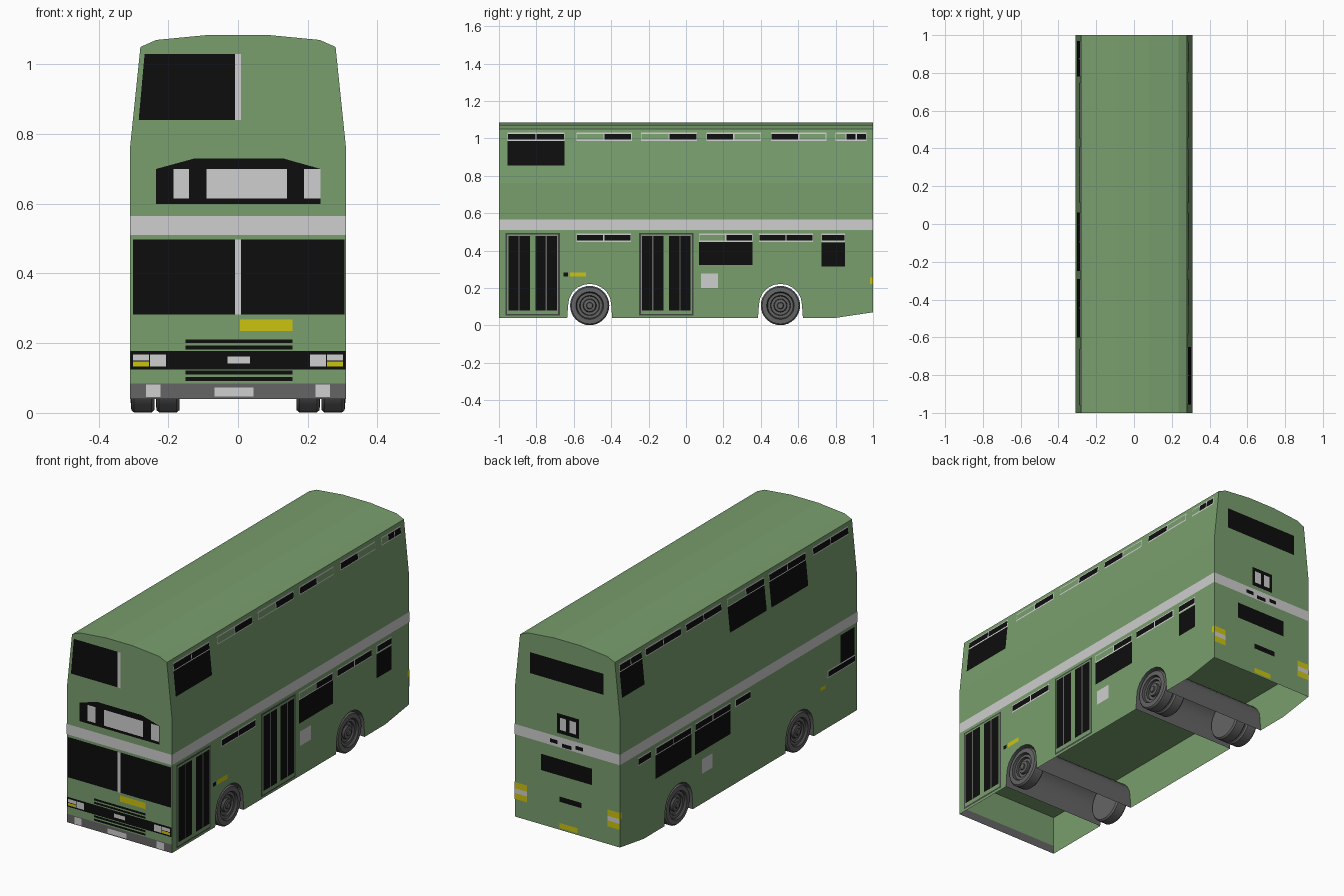
import bpy, bmesh, math

if "Cube" in bpy.data.objects:
    bpy.data.objects.remove(bpy.data.objects["Cube"])

W = 0.31          # half width
SPLIT = 0.25      # floor height, joint between lower skirt and cabin


def material(name, r, g, b):
    m = bpy.data.materials.new(name)
    m.diffuse_color = (r, g, b, 1)
    m.use_nodes = True
    m.node_tree.nodes["Principled BSDF"].inputs["Base Color"].default_value = m.diffuse_color
    return m


GREEN = material("green paint", 0.19, 0.345, 0.155)
WHITE = material("pale grey", 0.62, 0.62, 0.62)
BLACK = material("black glass", 0.004, 0.004, 0.004)
GREY = material("mid grey", 0.13, 0.13, 0.13)
DARK = material("dark grey", 0.06, 0.06, 0.06)
YELLOW = material("yellow lamp", 0.60, 0.55, 0.005)


def make(name, bm, mats, smooth=False):
    me = bpy.data.meshes.new(name)
    bm.to_mesh(me)
    bm.free()
    for m in mats:
        me.materials.append(m)
    ob = bpy.data.objects.new(name, me)
    bpy.context.collection.objects.link(ob)
    if smooth:
        bpy.ops.object.select_all(action='DESELECT')
        ob.select_set(True)
        bpy.context.view_layer.objects.active = ob
        bpy.ops.object.shade_smooth_by_angle(angle=math.radians(35))
    return ob


def on_wall(wall, a, z, d):
    """Point on a body wall, pushed out by d."""
    x = W - max(0, z - 0.76) * 0.03 / 0.29 + d
    return {'front': (a, -1 - d, z), 'back': (a, 1 + d, z),
            'right': (x, a, z), 'left': (-x, a, z)}[wall]


def plates(name, mat, wall, shapes, layer=1):
    """Thin painted plates: (a0, a1, z0, z1) rectangles or point lists."""
    bm = bmesh.new()
    for s in shapes:
        if not isinstance(s[0], tuple):
            a0, a1, z0, z1 = s
            s = [(a0, z0), (a1, z0), (a1, z1), (a0, z1)]
        if wall in ('left', 'back'):
            s = s[::-1]
        bm.faces.new([bm.verts.new(on_wall(wall, a, z, 0.0015 * layer)) for a, z in s])
    make(name, bm, [mat])


def mirrored(rects):
    return rects + [(-b, -a, c, d) for a, b, c, d in rects]


def vent_window(wall, a0, a1, z0, panes, h=0.043):
    """Framed strip window; panes is one letter per pane, b = glass, g = painted over."""
    plates(wall + "_vent_frame", WHITE, wall, [(a0, a1, z0, z0 + h)])
    t, step = 0.006, (a1 - a0) / len(panes)
    for i, p in enumerate(panes):
        s = a0 + i * step
        plates(wall + "_vent_pane", BLACK if p == 'b' else GREEN, wall,
               [(s + t / 2, s + step - t / 2, z0 + t, z0 + h - t)], 2)


# Upper cabin: roof cross-section extruded along the length
half = [(W, SPLIT), (W, 0.76), (0.28, 1.05), (0.235, 1.07), (0.08, 1.085)]
section = half + [(-x, z) for x, z in reversed(half)]
bm = bmesh.new()
f = bm.faces.new([bm.verts.new((x, -1, z)) for x, z in section])
ext = bmesh.ops.extrude_face_region(bm, geom=[f])
for v in ext['geom']:
    if isinstance(v, bmesh.types.BMVert):
        v.co.y = 1
if len(bm.faces) == len(section) + 1:
    bm.faces.new([v for v in f.verts])
bmesh.ops.recalc_face_normals(bm, faces=bm.faces)
make("upper_body", bm, [GREEN])

# Lower skirt: side profile with wheel arches, open underneath
profile, kinds = [(-1, 0.085), (-1, 0.04)], ['bumper', 'open']
for cy in (-0.515, 0.505):
    profile.append((cy - 0.12, 0.04))
    kinds.append('arch')
    for i in range(11):
        t = math.pi * (1 - i / 10)
        profile.append((cy + 0.115 * math.cos(t), 0.11 + 0.112 * math.sin(t)))
        kinds.append('arch')
    profile.append((cy + 0.12, 0.04))
    kinds.append('open')
profile += [(0.8, 0.04), (1, 0.07), (1, SPLIT), (-1, SPLIT)]
kinds += ['open', 'wall', 'open', 'wall']
bm = bmesh.new()
sides = [[bm.verts.new((s * W, y, z)) for y, z in profile] for s in (1, -1)]
bm.faces.new(sides[0])
bm.faces.new(sides[1][::-1])
for i, k in enumerate(kinds):
    if k != 'open':
        j = (i + 1) % len(kinds)
        f = bm.faces.new([sides[0][j], sides[0][i], sides[1][i], sides[1][j]])
        f.material_index = 0 if k == 'wall' else 1
make("lower_skirt", bm, [GREEN, GREY], True)


# Wheels: turned profile of (radius, depth), outward face at full depth
def wheel(name, y, x_in, side):
    prof = [(0.05, 0.0), (0.098, 0.0), (0.105, 0.008), (0.105, 0.058), (0.098, 0.066),
            (0.074, 0.068), (0.068, 0.056), (0.054, 0.056), (0.050, 0.046), (0.036, 0.046),
            (0.032, 0.058), (0.018, 0.060), (0.015, 0.066), (0.0005, 0.066)]
    dark = {5, 7, 9, 11}
    bm = bmesh.new()
    n = 32
    rings = [[bm.verts.new((side * (x_in + d), y + r * math.cos(2 * math.pi * k / n),
                            0.106 + r * math.sin(2 * math.pi * k / n))) for k in range(n)]
             for r, d in prof]
    for i in range(len(prof) - 1):
        for k in range(n):
            m = (k + 1) % n
            f = bm.faces.new([rings[i][k], rings[i][m], rings[i + 1][m], rings[i + 1][k]])
            f.material_index = 1 if i in dark else 0
    bm.faces.new(rings[0])
    bm.faces.new(rings[-1])
    bmesh.ops.recalc_face_normals(bm, faces=bm.faces)
    make(name, bm, [GREY, DARK], True)


for s in (1, -1):
    wheel("front_wheel", -0.515, 0.24, s)
    wheel("rear_outer_wheel", 0.505, 0.24, s)
    wheel("rear_inner_wheel", 0.505, 0.168, s)

# Pale band round the whole body
for wall, e in (('front', W), ('back', W), ('left', 1), ('right', 1)):
    plates(wall + "_band", WHITE, wall, [(-e, e, 0.51, 0.565)])

# Front: windows and destination box
plates("front_windows", BLACK, 'front', [
    [(-0.285, 0.84), (-0.008, 0.84), (-0.008, 1.03), (-0.268, 1.03)],
    [(-0.235, 0.6), (0.237, 0.6), (0.237, 0.70), (0.13, 0.73), (-0.125, 0.73), (-0.235, 0.70)],
    (-0.302, 0.305, 0.282, 0.497)])
plates("front_pillars", WHITE, 'front',
       [(-0.008, 0.008, 0.84, 1.03), (-0.008, 0.008, 0.282, 0.497)], 2)
plates("destination_panels", WHITE, 'front',
       [(-0.185, -0.14, 0.615, 0.70), (-0.09, 0.14, 0.615, 0.70), (0.19, 0.237, 0.615, 0.70)], 2)
# Front: grille, lamps and number plates
plates("grille", BLACK, 'front', [(-0.308, 0.308, 0.125, 0.177)] +
       [(-0.15, 0.156, z, z + 0.011) for z in (0.2, 0.182, 0.11, 0.092)])
plates("headlights", WHITE, 'front', mirrored(
    [(0.255, 0.302, 0.15, 0.168), (0.207, 0.252, 0.133, 0.168), (0.222, 0.264, 0.045, 0.082)]) +
    [(-0.03, 0.035, 0.142, 0.162), (-0.067, 0.045, 0.047, 0.073)], 2)
plates("front_indicators", YELLOW, 'front',
       mirrored([(0.255, 0.302, 0.133, 0.147)]) + [(0.006, 0.156, 0.235, 0.268)], 2)

# Back: windows, number box and lamps
plates("back_windows", BLACK, 'back', [
    (-0.215, 0.22, 0.86, 0.972), (-0.07, 0.06, 0.585, 0.69),
    (-0.145, 0.156, 0.36, 0.447), (-0.085, 0.045, 0.22, 0.248)])
plates("band_vents", BLACK, 'back',
       [(0.055, 0.1, 0.525, 0.545), (-0.025, 0.03, 0.515, 0.535), (-0.095, -0.05, 0.525, 0.545)], 2)
plates("number_panels", WHITE, 'back',
       [(0.005, 0.043, 0.605, 0.67), (-0.052, -0.014, 0.605, 0.67)], 2)
plates("back_lamps", YELLOW, 'back',
       mirrored([(0.238, 0.31, 0.165, 0.255)]) + [(-0.06, 0.045, 0.08, 0.107)])
plates("back_lamp_stripes", WHITE, 'back', mirrored([(0.238, 0.31, 0.197, 0.222)]), 2)

# Right side: two doorways, each with a pair of split leaves
for a0, a1 in ((-0.965, -0.675), (-0.25, 0.04)):
    plates("door_frame", DARK, 'right', [(a0, a1, 0.052, 0.495)])
    plates("door_surround", GREEN, 'right', [(a0 + 0.009, a1 - 0.009, 0.061, 0.486)], 2)
    for b in (a0 + 0.015, a1 - 0.13):
        plates("door_glass", BLACK, 'right', [(b, b + 0.115, 0.08, 0.477)], 3)
        plates("door_split", GREY, 'right', [(b + 0.054, b + 0.061, 0.08, 0.477)], 4)

# Right side: windows
for a0, a1, p in ((-0.955, -0.65, 'bb'), (-0.585, -0.29, 'gb'), (-0.24, 0.06, 'gb'),
                  (0.11, 0.40, 'bg'), (0.455, 0.75, 'bg'), (0.80, 0.965, 'gbb')):
    vent_window('right', a0, a1, 0.987, p)
for a0, a1, p in ((-0.585, -0.295, 'bb'), (0.07, 0.355, 'gb'), (0.39, 0.68, 'bb'),
                  (0.725, 0.85, 'b')):
    vent_window('right', a0, a1, 0.447, p)
plates("right_windows", BLACK, 'right', [
    (-0.955, -0.65, 0.855, 0.987), (0.07, 0.355, 0.322, 0.447),
    (0.725, 0.85, 0.315, 0.442), (-0.655, -0.63, 0.262, 0.282)])

# Left side: windows
for a0, a1, p in ((0.78, 0.97, 'bb'), (0.45, 0.75, 'bb'), (0.11, 0.41, 'bb'),
                  (-0.25, 0.06, 'bg'), (-0.60, -0.29, 'bb'), (-0.96, -0.66, 'bb')):
    vent_window('left', a0, a1, 0.987, p[::1])
for a0, a1, p in ((0.74, 0.85, 'b'), (0.40, 0.70, 'bb'), (0.07, 0.37, 'bb'), (-0.10, 0.03, 'b')):
    vent_window('left', a0, a1, 0.447, p)
plates("left_windows", BLACK, 'left', [
    (0.78, 0.97, 0.855, 0.987), (-0.25, 0.06, 0.855, 0.987), (-0.60, -0.29, 0.855, 0.987),
    (0.40, 0.70, 0.322, 0.447), (0.07, 0.37, 0.322, 0.447), (-0.975, -0.86, 0.345, 0.493)])
vent_window('left', -0.98, -0.75, 0.305, 'b', 0.04)

# Both sides: fuel flap, side indicator, rear corner lamp
for wall, flap in (('right', (0.08, 0.17, 0.20, 0.277)), ('left', (0.22, 0.31, 0.20, 0.277))):
    plates(wall + "_flap", WHITE, wall, [flap])
    lamp = (-0.62, -0.535, 0.26, 0.284) if wall == 'right' else (-0.73, -0.69, 0.258, 0.277)
    plates(wall + "_side_lamps", YELLOW, wall, [lamp, (0.985, 1.0, 0.22, 0.255)])
